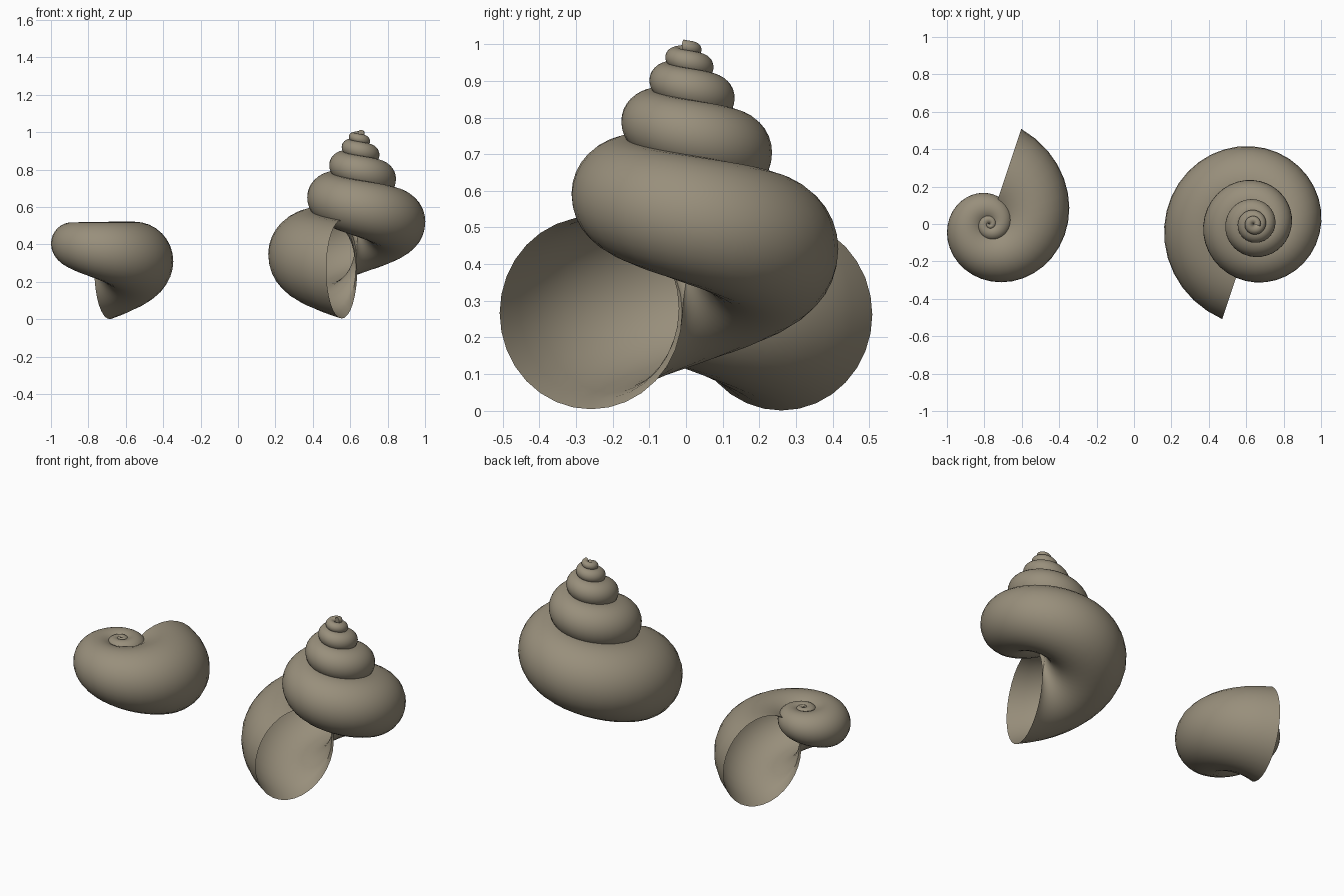
import bpy, bmesh
from math import radians, cos, sin, pi

if "Cube" in bpy.data.objects:
    bpy.data.objects.remove(bpy.data.objects["Cube"])

SIDES = 32          # points around the tube
STEPS = 36          # rings per whorl
WALL = 0.955        # inner wall size relative to outer wall

# warm grey-brown shell colour
shell_mat = bpy.data.materials.new("shell_brown")
shell_mat.diffuse_color = (0.316, 0.275, 0.20, 1)
shell_mat.use_nodes = True
shell_mat.node_tree.nodes["Principled BSDF"].inputs["Base Color"].default_value = shell_mat.diffuse_color


def spiral_shell(name, axis_x, end_deg, growth, turns, end_radius, drop, tube_r, apex_z):
    """Log-spiral tube; every ring lies in a plane through the upright axis."""
    bm = bmesh.new()
    n = int(turns * STEPS)

    def ring(i, wall):
        t = -turns * (1 - i / n)                 # whorls before the mouth
        a = radians(end_deg) + 2 * pi * t
        big = end_radius * growth ** t           # outermost distance from axis
        r = big * tube_r
        verts = []
        for k in range(SIDES):
            p = 2 * pi * k / SIDES
            d = big - r + r * wall * cos(p)
            z = apex_z - drop * big + r * wall * sin(p)
            verts.append(bm.verts.new((axis_x + d * cos(a), d * sin(a), z)))
        return verts

    # outer wall up to the thin lip, then the inner wall back into the shell
    rings = [ring(i, 1) for i in range(n + 1)]
    rings += [ring(i, WALL) for i in range(n - 1, 0, -1)]
    for a, b in zip(rings, rings[1:]):
        for k in range(SIDES):
            j = (k + 1) % SIDES
            bm.faces.new((a[k], a[j], b[j], b[k]))
    bm.faces.new(rings[0])
    bm.faces.new(rings[-1])
    bmesh.ops.recalc_face_normals(bm, faces=bm.faces)

    mesh = bpy.data.meshes.new(name)
    bm.to_mesh(mesh)
    bm.free()
    mesh.materials.append(shell_mat)
    obj = bpy.data.objects.new(name, mesh)
    bpy.context.collection.objects.link(obj)
    bpy.ops.object.select_all(action='DESELECT')
    obj.select_set(True)
    bpy.context.view_layer.objects.active = obj
    bpy.ops.object.shade_smooth_by_angle(angle=radians(40))
    return obj


# tall shell with a stepped spire
spiral_shell("tall_spire_shell", 0.641, 251.6, 1.77, 4.75, 0.536, 1.456, 0.49, 1.047)
# flat-topped shell with fast growing whorls
spiral_shell("flat_spire_shell", -0.772, 71.6, 3.5, 2.75, 0.536, 0.47, 0.488, 0.514)
